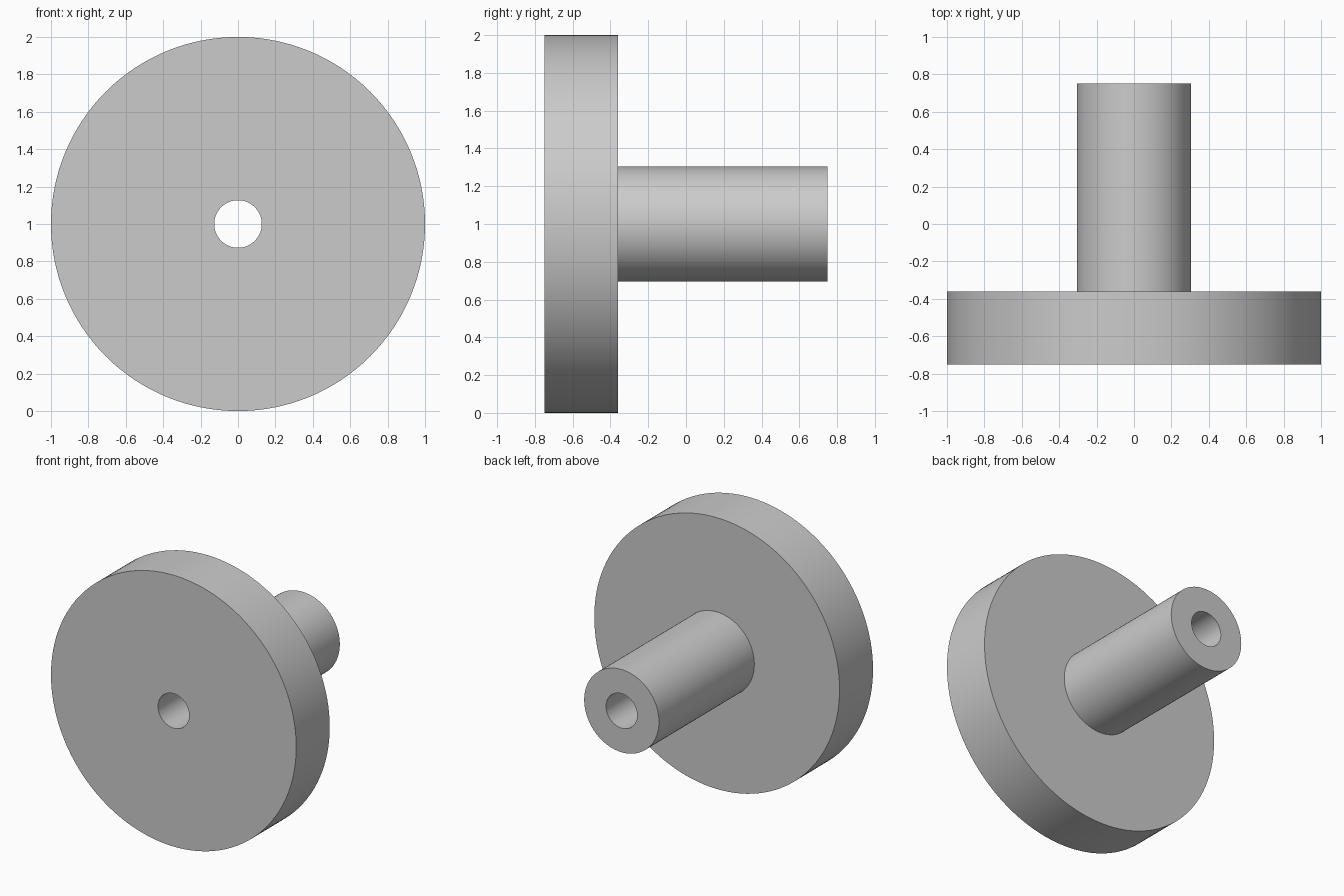
import bpy
import bmesh
from math import radians, tau
from mathutils import Matrix, Vector

cube = bpy.data.objects.get("Cube")
if cube:
    bpy.data.objects.remove(cube, do_unlink=True)

SEGMENTS = 128
DISC_R, SHAFT_R, BORE_R = 1.0, 0.305, 0.127
FRONT, SHOULDER, BACK = -0.75, -0.36, 0.75
CENTRE_Z = 1.0

# Plain grey finish
grey = bpy.data.materials.new("grey")
colour = (0.6, 0.6, 0.6, 1.0)
grey.diffuse_color = colour
grey.use_nodes = True
grey.node_tree.nodes["Principled BSDF"].inputs["Base Color"].default_value = colour


def lathe(name, profile):
    """Revolve a closed (radius, y) profile around the y axis."""
    bm = bmesh.new()
    rings = []
    for i in range(SEGMENTS):
        turn = Matrix.Rotation(tau * i / SEGMENTS, 3, "Y")
        rings.append([bm.verts.new(turn @ Vector((r, y, 0))) for r, y in profile])
    for i, ring in enumerate(rings):
        following = rings[(i + 1) % SEGMENTS]
        for j in range(len(profile)):
            k = (j + 1) % len(profile)
            bm.faces.new((ring[j], ring[k], following[k], following[j]))
    bmesh.ops.recalc_face_normals(bm, faces=bm.faces)
    mesh = bpy.data.meshes.new(name)
    bm.to_mesh(mesh)
    bm.free()
    mesh.materials.append(grey)
    obj = bpy.data.objects.new(name, mesh)
    bpy.context.collection.objects.link(obj)
    obj.location.z = CENTRE_Z
    return obj


# Wide disc and hollow shaft in one turned piece, with a bore right through
wheel = lathe("flanged_shaft", [
    (BORE_R, FRONT), (DISC_R, FRONT), (DISC_R, SHOULDER),
    (SHAFT_R, SHOULDER), (SHAFT_R, BACK), (BORE_R, BACK),
])

bpy.ops.object.select_all(action="DESELECT")
wheel.select_set(True)
bpy.context.view_layer.objects.active = wheel
bpy.ops.object.shade_smooth_by_angle(angle=radians(30))
